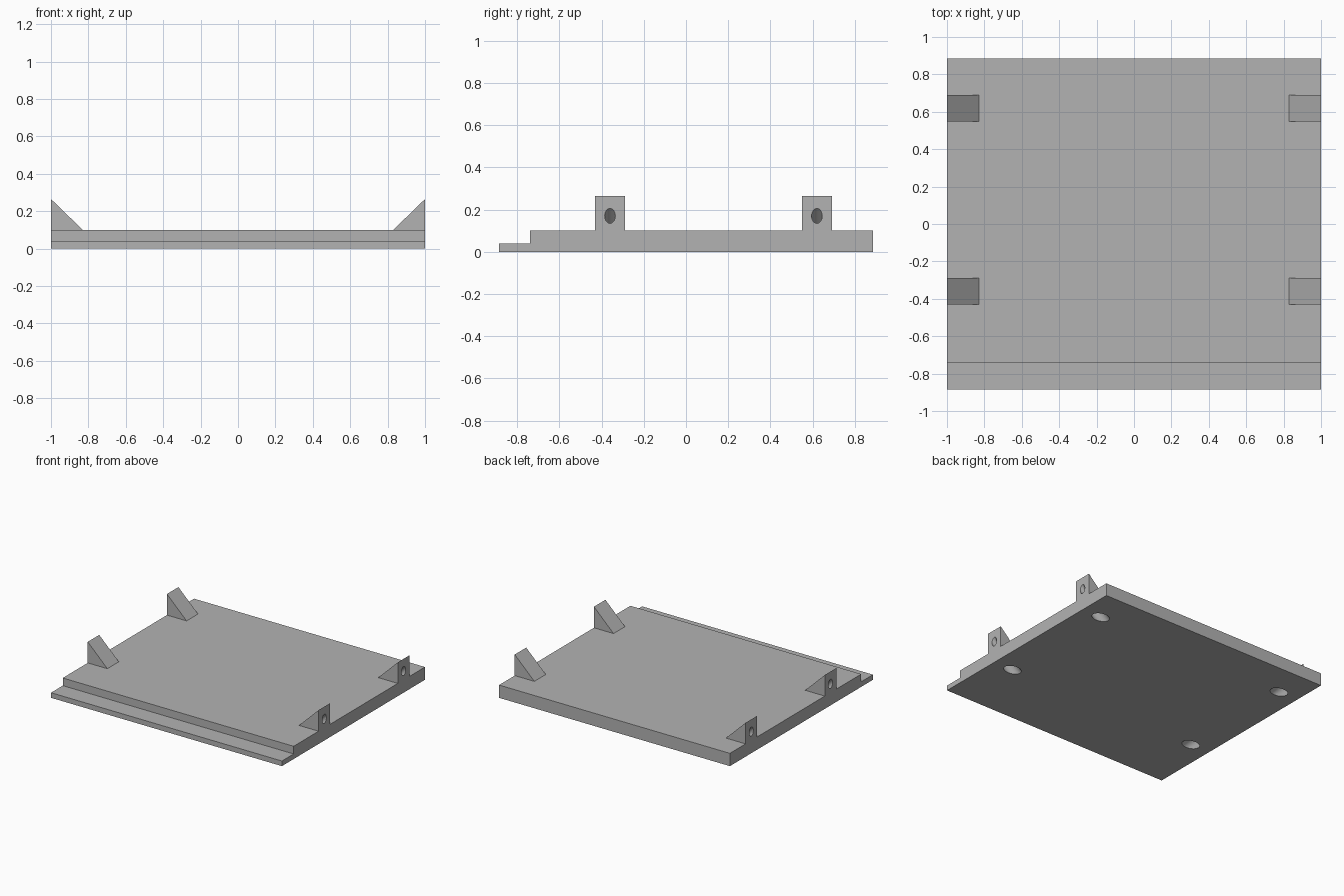
import bpy, bmesh, math
from mathutils import Matrix, Vector

if "Cube" in bpy.data.objects:
    bpy.data.objects.remove(bpy.data.objects["Cube"])

grey = bpy.data.materials.new("plain grey")
grey.diffuse_color = (0.45, 0.45, 0.45, 1)
grey.use_nodes = True
grey.node_tree.nodes["Principled BSDF"].inputs["Base Color"].default_value = grey.diffuse_color


def make_object(name, bm, hidden=False):
    bmesh.ops.recalc_face_normals(bm, faces=bm.faces)
    mesh = bpy.data.meshes.new(name)
    bm.to_mesh(mesh)
    bm.free()
    mesh.materials.append(grey)
    ob = bpy.data.objects.new(name, mesh)
    bpy.context.collection.objects.link(ob)
    ob.hide_render = hidden
    return ob


def extrude_profile(name, points, offset):
    bm = bmesh.new()
    face = bm.faces.new([bm.verts.new(p) for p in points])
    out = bmesh.ops.extrude_face_region(bm, geom=[face])
    verts = [v for v in out["geom"] if isinstance(v, bmesh.types.BMVert)]
    bmesh.ops.translate(bm, verts=verts, vec=offset)
    return make_object(name, bm)


def apply_boolean(target, other, operation):
    mod = target.modifiers.new(operation, 'BOOLEAN')
    mod.operation, mod.object, mod.solver = operation, other, 'EXACT'
    bpy.context.view_layer.objects.active = target
    bpy.ops.object.modifier_apply(modifier=mod.name)
    bpy.data.objects.remove(other)


def drill(name, side, y, radius, start, end):
    # 45 degree bore rising outward from the underside at x = 0.83
    d = Vector((side, 0, 1)).normalized()
    centre = Vector((side * 0.83, y, 0)) + d * (start + end) / 2
    bm = bmesh.new()
    bmesh.ops.create_cone(bm, cap_ends=True, segments=32, radius1=radius,
                          radius2=radius, depth=end - start,
                          matrix=Matrix.Translation(centre)
                          @ d.to_track_quat('Z', 'Y').to_matrix().to_4x4())
    return make_object(name, bm, True)


# Plate with a thin lip along the front
profile = [(-0.885, 0), (0.885, 0), (0.885, 0.1), (-0.74, 0.1), (-0.74, 0.04), (-0.885, 0.04)]
plate = extrude_profile("mounting_plate", [(-1, y, z) for y, z in profile], (2, 0, 0))

# Wedge brackets on both sides, each with a stepped slanted screw hole
for side in (-1, 1):
    for y in (-0.36, 0.62):
        wedge = extrude_profile("wedge_bracket", [
            (side, y - 0.071, 0.05), (side, y - 0.071, 0.265),
            (side * 0.83, y - 0.071, 0.1), (side * 0.83, y - 0.071, 0.05)], (0, 0.142, 0))
        apply_boolean(plate, wedge, 'UNION')
for side in (-1, 1):
    for y in (-0.36, 0.62):
        apply_boolean(plate, drill("screw_hole", side, y, 0.025, -0.1, 0.4), 'DIFFERENCE')
        apply_boolean(plate, drill("head_recess", side, y, 0.05, -0.1, 0.13), 'DIFFERENCE')

plate.select_set(True)
bpy.context.view_layer.objects.active = plate
bpy.ops.object.shade_smooth_by_angle(angle=math.radians(30))
